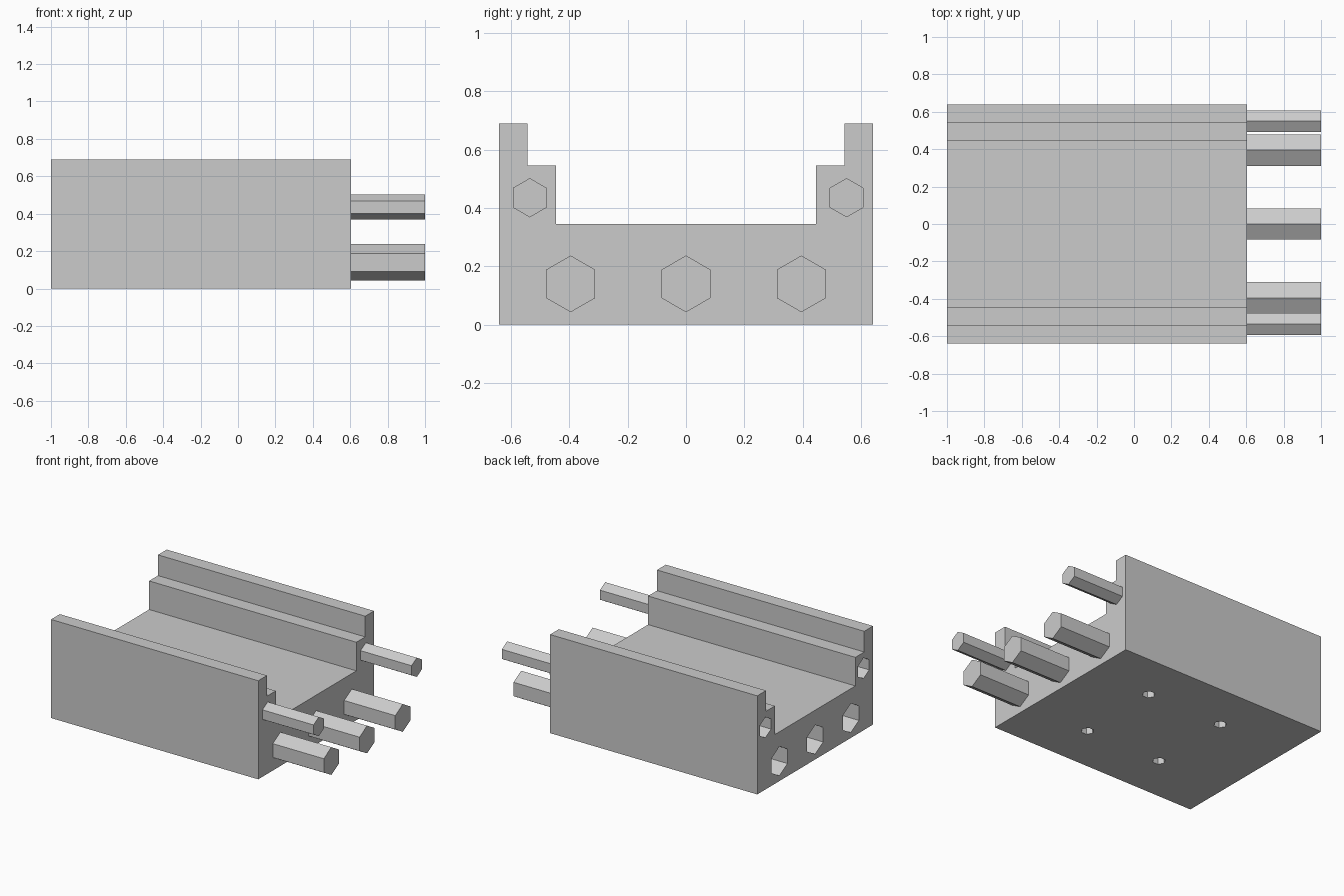
import bpy, bmesh, math
from mathutils import Matrix, Vector

cube = bpy.data.objects.get("Cube")
if cube:
    bpy.data.objects.remove(cube, do_unlink=True)

grey = bpy.data.materials.new("plain_grey")
grey.use_nodes = True
colour = (0.6, 0.6, 0.6, 1)
grey.diffuse_color = colour
grey.node_tree.nodes["Principled BSDF"].inputs["Base Color"].default_value = colour


def make_object(name, bm):
    bmesh.ops.recalc_face_normals(bm, faces=bm.faces)
    mesh = bpy.data.meshes.new(name)
    bm.to_mesh(mesh)
    bm.free()
    mesh.materials.append(grey)
    obj = bpy.data.objects.new(name, mesh)
    bpy.context.collection.objects.link(obj)
    return obj


def prism(name, outline, start, axis, length):
    """Extrude a closed outline of 3D points along an axis."""
    bm = bmesh.new()
    face = bm.faces.new([bm.verts.new(Vector(p) + Vector(start)) for p in outline])
    ext = bmesh.ops.extrude_face_region(bm, geom=[face])
    verts = [v for v in ext["geom"] if isinstance(v, bmesh.types.BMVert)]
    bmesh.ops.translate(bm, verts=verts, vec=Vector(axis) * length)
    return make_object(name, bm)


def hexagon(radius):
    """Hexagon in the YZ plane with a corner pointing up."""
    return [(0, radius * math.sin(i * math.pi / 3), radius * math.cos(i * math.pi / 3))
            for i in range(6)]


def carve(target, cutter):
    cutter.hide_render = True
    cutter.hide_viewport = True
    cutter.hide_set(True)
    mod = target.modifiers.new(cutter.name, 'BOOLEAN')
    mod.operation = 'DIFFERENCE'
    mod.solver = 'EXACT'
    mod.object = cutter
    # Bake the cut so that no helper is left behind
    depsgraph = bpy.context.evaluated_depsgraph_get()
    mesh = bpy.data.meshes.new_from_object(target.evaluated_get(depsgraph))
    target.modifiers.remove(mod)
    target.data = mesh
    bpy.data.objects.remove(cutter, do_unlink=True)


BACK, FRONT_END, TIP = -1.0, 0.605, 1.0

# Stepped channel body
half = [(0.64, 0), (0.64, 0.69), (0.543, 0.69), (0.543, 0.545),
        (0.445, 0.545), (0.445, 0.345)]
profile = half + [(-y, z) for y, z in reversed(half)]
body = prism("channel_body", [(0, y, z) for y, z in profile],
             (BACK, 0, 0), (1, 0, 0), FRONT_END - BACK)

# Hexagonal pegs on one end, matching sockets in the other
pegs = [("right_lower", -0.395, 0.14, 0.097), ("middle_lower", 0, 0.14, 0.097),
        ("left_lower", 0.395, 0.14, 0.097), ("right_upper", -0.535, 0.435, 0.067),
        ("left_upper", 0.55, 0.435, 0.067)]
for name, y, z, radius in pegs:
    prism(name + "_peg", hexagon(radius), (FRONT_END, y, z), (1, 0, 0), TIP - FRONT_END)
    socket = prism(name + "_socket", hexagon(radius + 0.005),
                   (BACK - 0.1, y, z), (1, 0, 0), 0.5)
    carve(body, socket)

# Small hexagonal holes in the underside
turn = Matrix.Rotation(math.pi / 2, 3, 'Y')
for x in (-0.457, 0.13):
    for y in (-0.3, 0.3):
        hole = prism("bottom_hole", [turn @ Vector(p) for p in hexagon(0.042)],
                     (x, y, -0.1), (0, 0, 1), 0.3)
        carve(body, hole)
